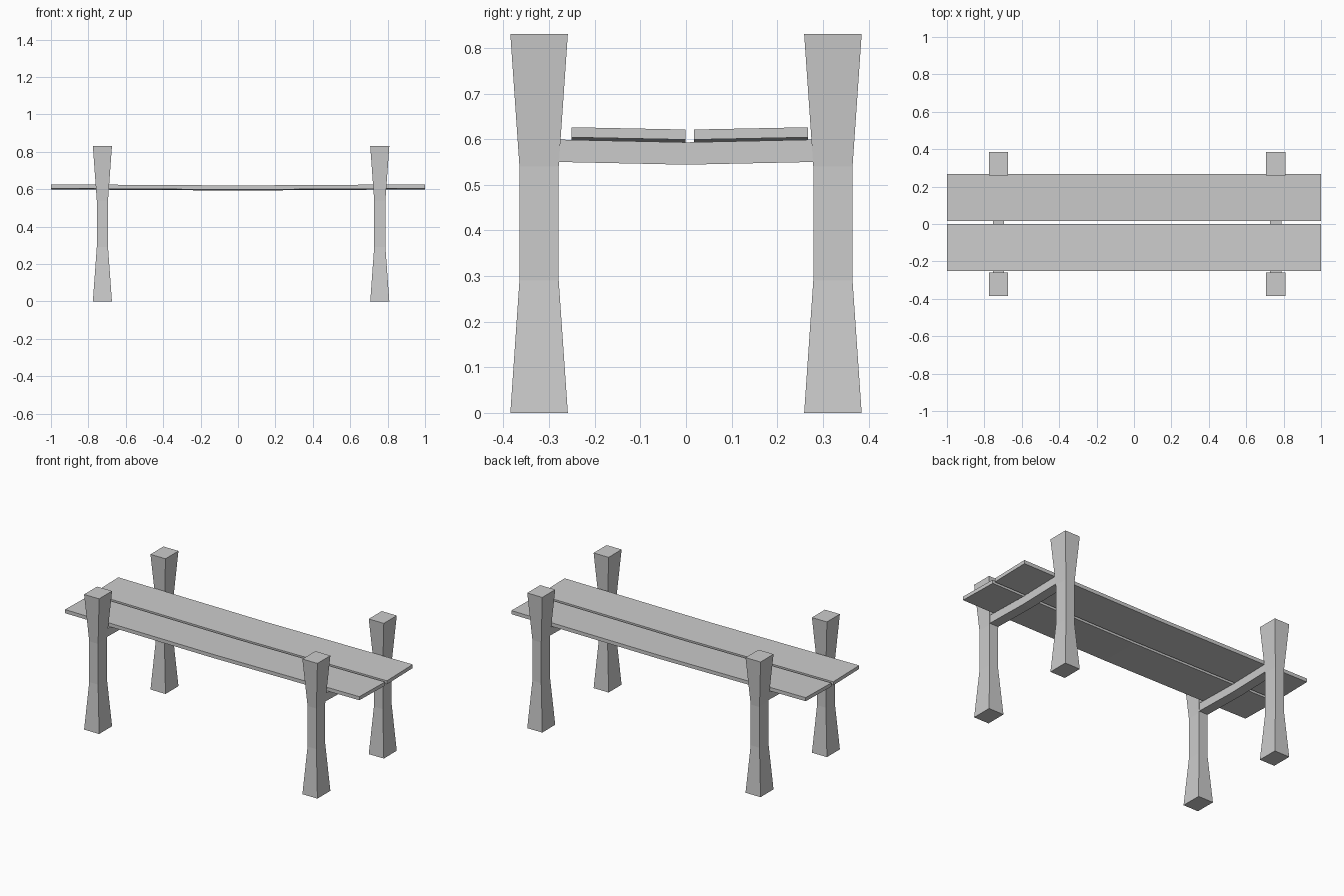
import bpy, bmesh

cube = bpy.data.objects.get("Cube")
if cube:
    bpy.data.objects.remove(cube, do_unlink=True)

# One weathered grey for the whole bench
grey = bpy.data.materials.new("weathered_grey")
grey.use_nodes = True
COLOUR = (0.6, 0.6, 0.6, 1)
grey.diffuse_color = COLOUR
grey.node_tree.nodes["Principled BSDF"].inputs["Base Color"].default_value = COLOUR


def loft(name, rings):
    """Solid through a row of four-cornered sections, capped at both ends."""
    bm = bmesh.new()
    loops = [[bm.verts.new(p) for p in ring] for ring in rings]
    for a, b in zip(loops, loops[1:]):
        for i in range(4):
            j = (i + 1) % 4
            bm.faces.new((a[i], a[j], b[j], b[i]))
    bm.faces.new(loops[0][::-1])
    bm.faces.new(loops[-1])
    bmesh.ops.recalc_face_normals(bm, faces=bm.faces)
    mesh = bpy.data.meshes.new(name)
    bm.to_mesh(mesh)
    bm.free()
    mesh.materials.append(grey)
    obj = bpy.data.objects.new(name, mesh)
    bpy.context.collection.objects.link(obj)


def post(name, x, y):
    # height, half width, half depth: flared foot, slim waist, flared head
    profile = [(0, 0.051, 0.063), (0.29, 0.03, 0.043),
               (0.54, 0.03, 0.043), (0.83, 0.051, 0.063)]
    loft(name, [[(x - w, y - d, z), (x + w, y - d, z),
                 (x + w, y + d, z), (x - w, y + d, z)] for z, w, d in profile])


def rail(name, x, w=0.03):
    # Cross rail dipping slightly in the middle
    loft(name, [[(x - w, y, z), (x + w, y, z), (x + w, y, z + 0.049), (x - w, y, z + 0.049)]
                for y, z in [(-0.28, 0.55), (0, 0.544), (0.28, 0.55)]])


def plank(name, outer, inner, thick=0.022):
    # Long seat board: sags along its length and tilts to the middle gap
    rings = []
    for x, sag in [(-1, 0), (-0.5, 0.003), (0, 0.006), (0.5, 0.003), (1, 0)]:
        lo, li = 0.604 - sag, 0.599 - sag
        rings.append([(x, outer, lo), (x, inner, li),
                      (x, inner, li + thick), (x, outer, lo + thick)])
    loft(name, rings)


for side, x in (("right", -0.725), ("left", 0.758)):
    rail(side + "_cross_rail", x)
    for end, y in (("front", -0.322), ("back", 0.322)):
        post(f"{end}_{side}_post", x, y)

plank("front_seat_plank", -0.251, -0.001)
plank("back_seat_plank", 0.267, 0.017)
